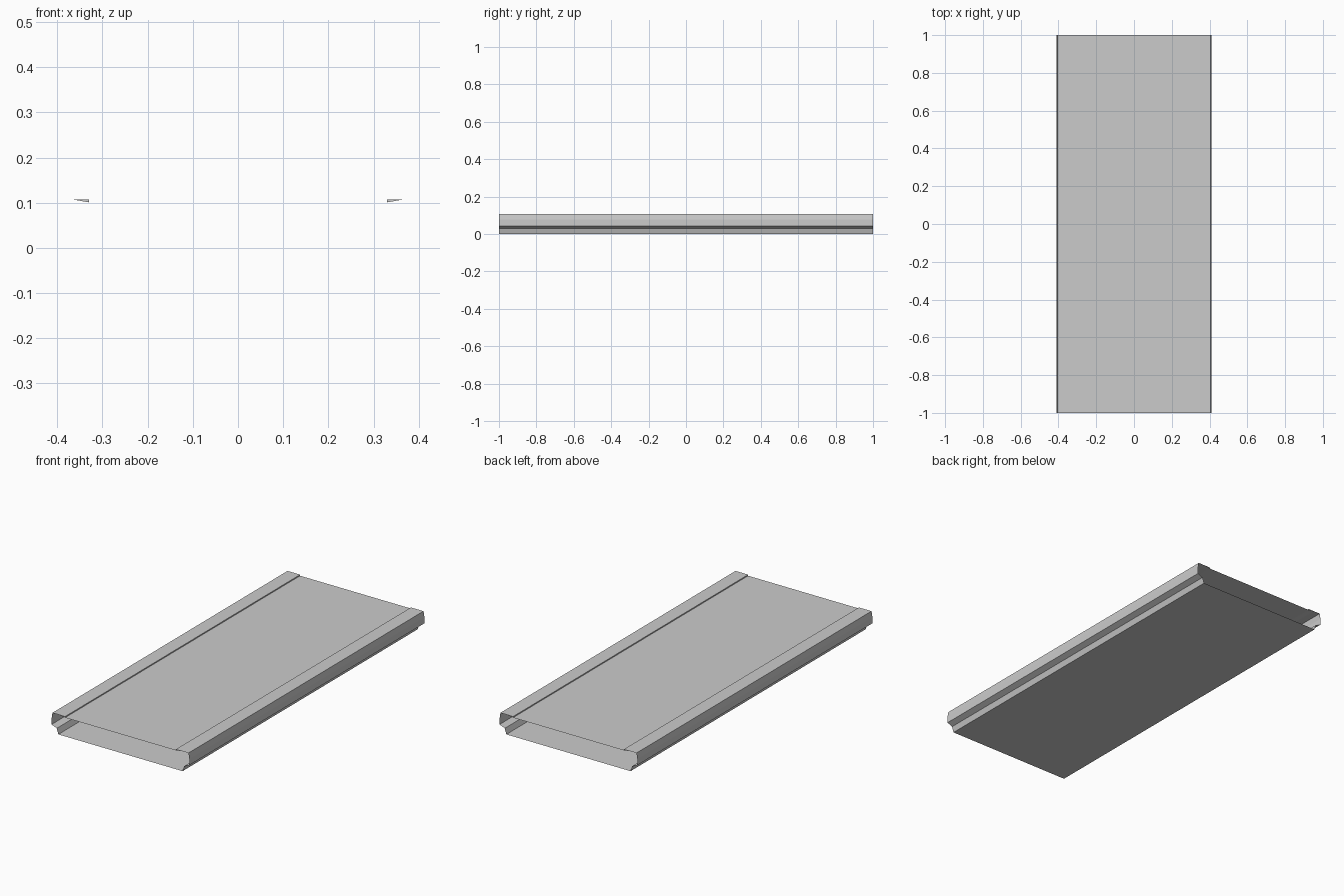
import bpy

if "Cube" in bpy.data.objects:
    bpy.data.objects.remove(bpy.data.objects["Cube"])

# Half cross-sections as (x, z); everything is extruded along y with open ends
HALF_LENGTH = 1.0


def mirrored_object(name, verts, faces):
    mesh = bpy.data.meshes.new(name)
    mesh.from_pydata(verts, [], faces)
    obj = bpy.data.objects.new(name, mesh)
    bpy.context.collection.objects.link(obj)
    mod = obj.modifiers.new("mirror", 'MIRROR')
    mod.use_axis = (True, False, False)
    mod.use_clip = True
    return obj


def extruded_strip(name, profile):
    n = len(profile)
    verts = [(x, y, z) for y in (-HALF_LENGTH, HALF_LENGTH) for x, z in profile]
    faces = [(i, i + 1, n + i + 1, n + i) for i in range(n - 1)]
    return mirrored_object(name, verts, faces)


# Tray shell: flat bottom, undercut side, rounded rim and flat lip
extruded_strip("tray_shell", [
    (0, 0), (0.37, 0), (0.38, 0.03), (0.41, 0.043),
    (0.41, 0.077), (0.405, 0.107), (0.365, 0.107)])

# Lip wedge: flat top, small step down and sloped underside, closed at the ends
lip = [(0.365, 0.107), (0.33, 0.107), (0.33, 0.101)]
verts = [(x, y, z) for y in (-HALF_LENGTH, HALF_LENGTH) for x, z in lip]
mirrored_object("lip_wedge", verts, [
    (0, 1, 4, 3), (1, 2, 5, 4), (2, 0, 3, 5), (0, 2, 1), (3, 4, 5)])

# Recessed top panel between the lips
extruded_strip("top_panel", [(0.33, 0.101), (0, 0.101)])
